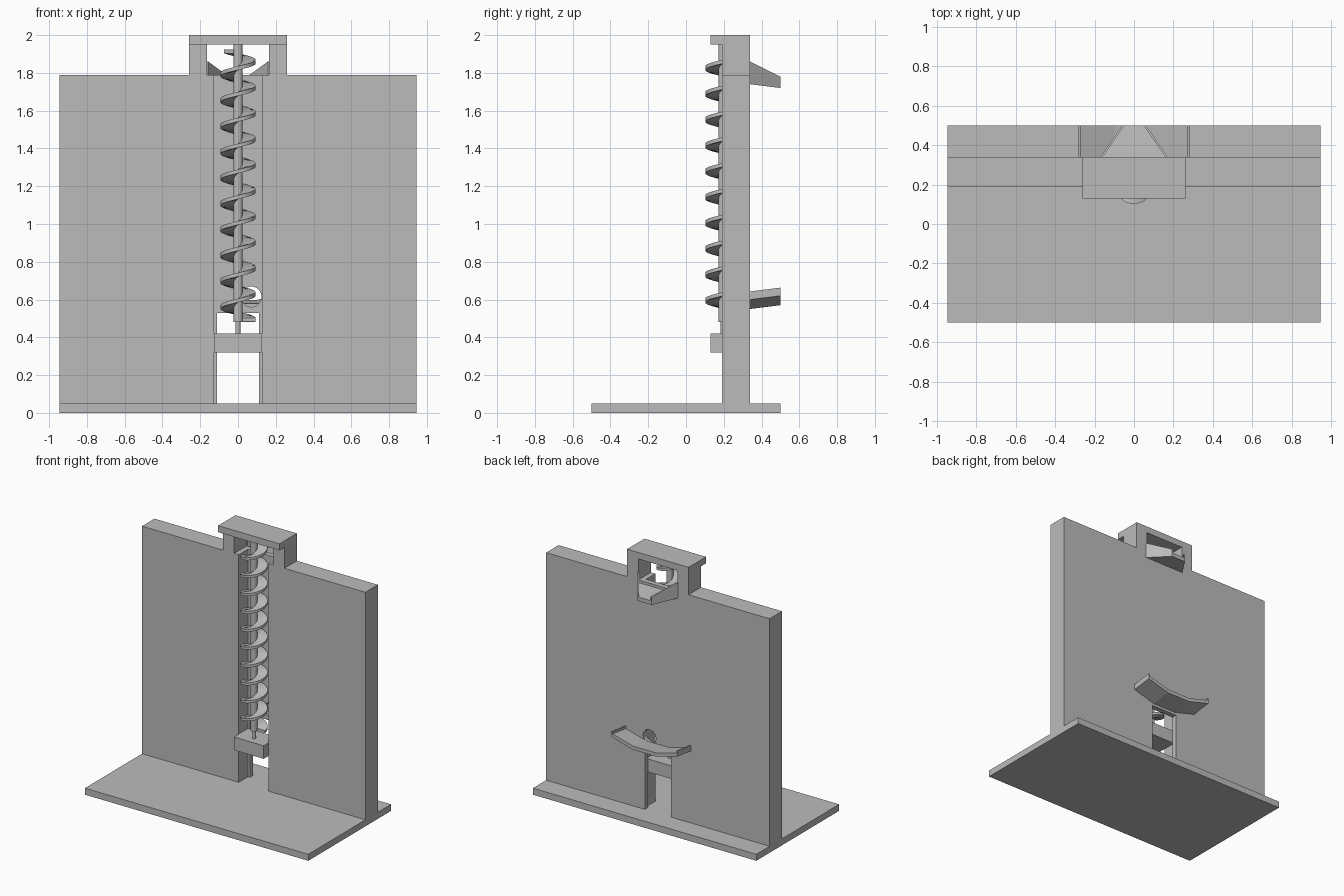
import bpy, bmesh, math
from mathutils import Vector

cube = bpy.data.objects.get("Cube")
if cube:
    bpy.data.objects.remove(cube, do_unlink=True)

grey = bpy.data.materials.new("plain_grey")
grey.use_nodes = True
GREY = (0.5, 0.5, 0.5, 1)
grey.diffuse_color = GREY
for node in grey.node_tree.nodes:
    if node.type == 'BSDF_PRINCIPLED':
        node.inputs["Base Color"].default_value = GREY


def finish(name, bm, smooth=False):
    bmesh.ops.recalc_face_normals(bm, faces=bm.faces)
    mesh = bpy.data.meshes.new(name)
    bm.to_mesh(mesh)
    bm.free()
    mesh.materials.append(grey)
    ob = bpy.data.objects.new(name, mesh)
    bpy.context.collection.objects.link(ob)
    if smooth:
        bpy.ops.object.select_all(action='DESELECT')
        ob.select_set(True)
        bpy.context.view_layer.objects.active = ob
        bpy.ops.object.shade_smooth_by_angle(angle=math.radians(35))
    return ob


def sweep(name, rings, smooth=False):
    """Closed solid through a list of matching rings of points."""
    bm = bmesh.new()
    rows = [[bm.verts.new(p) for p in ring] for ring in rings]
    n = len(rows[0])
    for a, b in zip(rows, rows[1:]):
        for i in range(n):
            j = (i + 1) % n
            bm.faces.new((a[i], a[j], b[j], b[i]))
    bm.faces.new(rows[0])
    bm.faces.new(rows[-1])
    return finish(name, bm, smooth)


def box(name, x0, x1, y0, y1, z0, z1):
    return sweep(name, [[(x0, y0, z), (x1, y0, z), (x1, y1, z), (x0, y1, z)]
                        for z in (z0, z1)])


def cylinder(name, centre, radius, length, axis='Z', sides=48):
    u, v, w = {'Z': ((1, 0, 0), (0, 1, 0), (0, 0, 1)),
               'Y': ((1, 0, 0), (0, 0, 1), (0, 1, 0))}[axis]
    u, v, w, c = Vector(u), Vector(v), Vector(w), Vector(centre)
    turn = [math.tau * i / sides for i in range(sides)]
    return sweep(name, [[c + w * h + (u * math.cos(t) + v * math.sin(t)) * radius
                         for t in turn] for h in (0, length)], True)


def cut(ob, cutters):
    """Subtract the cutters and remove them."""
    for c in cutters:
        mod = ob.modifiers.new("cut", 'BOOLEAN')
        mod.operation, mod.solver, mod.object = 'DIFFERENCE', 'EXACT', c
    bpy.context.view_layer.update()
    deps = bpy.context.evaluated_depsgraph_get()
    mesh = bpy.data.meshes.new_from_object(ob.evaluated_get(deps))
    ob.modifiers.clear()
    ob.data = mesh
    for c in cutters:
        bpy.data.objects.remove(c, do_unlink=True)


FRONT, BACK, EDGE = 0.19, 0.34, 0.5
HALF = 0.945

# Base and upright wall with a screw groove, rear slot and ball hole
box("base", -HALF, HALF, -EDGE, EDGE, 0, 0.05)
wall = box("wall", -HALF, HALF, FRONT, BACK, 0.05, 1.79)
cut(wall, [
    box("groove_cutter", -0.127, 0.127, 0.1, 0.30, 0, 1.9),
    box("slot_cutter", -0.11, 0.11, 0.25, 0.4, 0.01, 0.53),
    cylinder("hole_cutter", (0.07, 0.25, 0.615), 0.054, 0.2, 'Y'),
])

# Raised frame around the top outlet
for side, x0, x1 in (("left", 0.165, 0.26), ("right", -0.26, -0.165)):
    box(side + "_post", x0, x1, FRONT, BACK, 1.79, 1.95)
box("top_cap", -0.26, 0.26, 0.13, BACK, 1.95, 2.0)

# Motor block and shafts
AXIS = 0.195
box("motor_block", -0.126, 0.126, 0.13, 0.30, 0.32, 0.42)
cylinder("motor_pin", (0, AXIS, 0.42), 0.013, 0.06, sides=32)
cylinder("screw_shaft", (0, AXIS, 0.48), 0.024, 1.47)

# Spiral flight
PITCH, TURNS, STEPS = 0.1367, 10.4, 48
rings = []
for i in range(int(TURNS * STEPS) + 1):
    t = math.tau * i / STEPS
    z = 0.4925 + PITCH * i / STEPS
    rings.append([(r * math.cos(t), AXIS + r * math.sin(t), z + h)
                  for r, h in ((0.02, -0.01), (0.093, -0.01),
                               (0.093, 0.01), (0.02, 0.01))])
sweep("screw_flight", rings, True)

# Lower catch tray: flat middle, raised wings, small end lips, tilted to the wall
half = [(0.1, 0.55), (0.28, 0.60), (0.28, 0.643), (0.271, 0.643),
        (0.271, 0.625), (0.1, 0.578)]
profile = half + [(-x, z) for x, z in reversed(half)]
sweep("catch_tray", [[(x, y, z + lift) for x, z in profile]
                     for y, lift in ((BACK, 0), (EDGE, 0.02))])

# Upper outlet funnel: tapering floor with two side walls
NEAR, FAR = 0.17, 0.06
sweep("funnel_floor", [
    [(-w, y, z), (w, y, z), (w, y, z + 0.03), (-w, y, z + 0.03)]
    for w, y, z in ((NEAR, BACK, 1.74), (FAR, EDGE, 1.72))])
for name, s in (("left", 1), ("right", -1)):
    sweep(name + "_funnel_wall", [
        [(s * w, y, z0), (s * (w + 0.012), y, z0),
         (s * (w + 0.012), y, z1), (s * w, y, z1)]
        for w, y, z0, z1 in ((NEAR - 0.012, BACK, 1.74, 1.86),
                             (FAR - 0.012, EDGE, 1.72, 1.78))])
